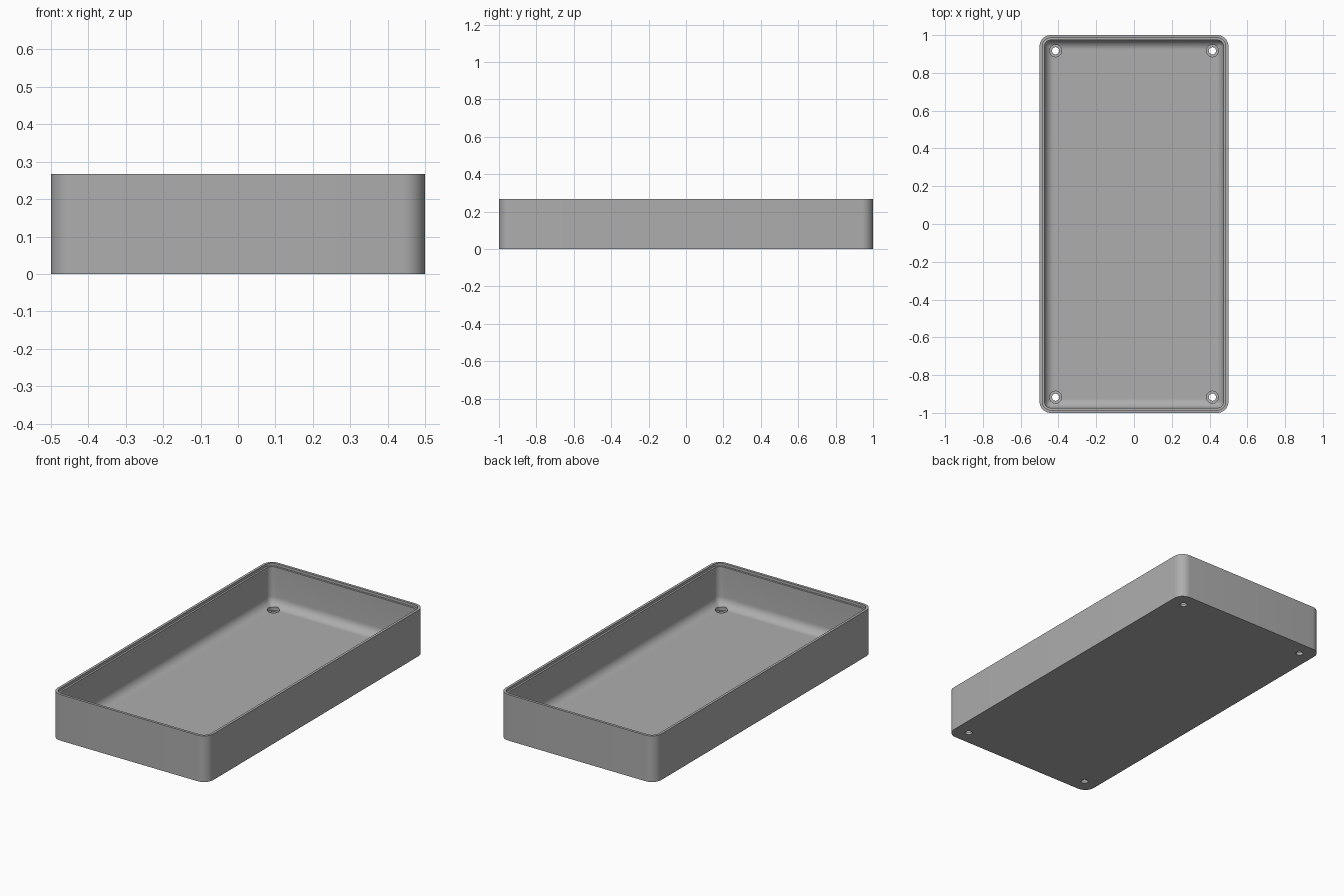
import bpy, bmesh, math

# Remove the default object
if "Cube" in bpy.data.objects:
    bpy.data.objects.remove(bpy.data.objects["Cube"])

HEIGHT, CORNER, FLOOR = 0.267, 0.06, 0.03
WALL, FILLET = 0.026, 0.05
LIP, LIP_DEPTH = 0.015, 0.015
HOLE_X, HOLE_Y = 0.415, 0.917

grey = bpy.data.materials.new("plain grey")
grey.use_nodes = True
grey.diffuse_color = (0.42, 0.42, 0.42, 1)
grey.node_tree.nodes["Principled BSDF"].inputs["Base Color"].default_value = grey.diffuse_color


def ring(bm, inset, z, steps=10):
    """Rounded rectangle of vertices, inset from the outer wall."""
    radius = max(CORNER - inset, 0.004)
    cx, cy = 0.5 - inset - radius, 1 - inset - radius
    verts = []
    for k, (sx, sy) in enumerate([(1, 1), (-1, 1), (-1, -1), (1, -1)]):
        for i in range(steps + 1):
            a = (k + i / steps) * math.pi / 2
            verts.append(bm.verts.new((sx * cx + radius * math.cos(a),
                                       sy * cy + radius * math.sin(a), z)))
    return verts


def lathe(bm, profile, x, y, sides=32):
    """Closed solid of revolution from (radius, z) pairs, bottom to top."""
    rings = [[bm.verts.new((x + r * math.cos(i * math.tau / sides),
                            y + r * math.sin(i * math.tau / sides), z))
              for i in range(sides)] for r, z in profile]
    skin(bm, rings)


def skin(bm, rings):
    """Bridge successive rings and cap both ends."""
    for a, b in zip(rings, rings[1:]):
        for i in range(len(a)):
            j = (i + 1) % len(a)
            bm.faces.new((a[i], a[j], b[j], b[i]))
    bm.faces.new(rings[0][::-1])
    bm.faces.new(rings[-1])


def make_object(name, bm):
    bmesh.ops.recalc_face_normals(bm, faces=bm.faces)
    mesh = bpy.data.meshes.new(name)
    bm.to_mesh(mesh)
    bm.free()
    mesh.materials.append(grey)
    obj = bpy.data.objects.new(name, mesh)
    bpy.context.collection.objects.link(obj)
    return obj


# Tray: outer wall, stepped rim, inner wall and filleted floor
sections = [(0, 0), (0, HEIGHT), (LIP, HEIGHT), (LIP, HEIGHT - LIP_DEPTH),
            (WALL, HEIGHT - LIP_DEPTH)]
for i in range(9):
    a = i / 8 * math.pi / 2
    sections.append((WALL + FILLET * (1 - math.cos(a)),
                     FLOOR + FILLET * (1 - math.sin(a))))
bm = bmesh.new()
skin(bm, [ring(bm, inset, z) for inset, z in sections])
tray = make_object("tray", bm)

# Screw holes with a wider recess, one in each corner
bm = bmesh.new()
for sx in (-1, 1):
    for sy in (-1, 1):
        lathe(bm, [(0.019, -0.05), (0.019, 0.015), (0.032, 0.015), (0.032, 0.1)],
              sx * HOLE_X, sy * HOLE_Y)
cutter = make_object("screw_hole_cutter", bm)
cutter.hide_render = True
cutter.hide_set(True)

cut = tray.modifiers.new("screw holes", 'BOOLEAN')
cut.operation = 'DIFFERENCE'
cut.solver = 'EXACT'
cut.object = cutter

# Smooth curves, sharp rims
bpy.context.view_layer.objects.active = tray
tray.select_set(True)
bpy.ops.object.modifier_apply(modifier=cut.name)
bpy.data.objects.remove(cutter)
bpy.ops.object.shade_smooth_by_angle(angle=math.radians(30))
